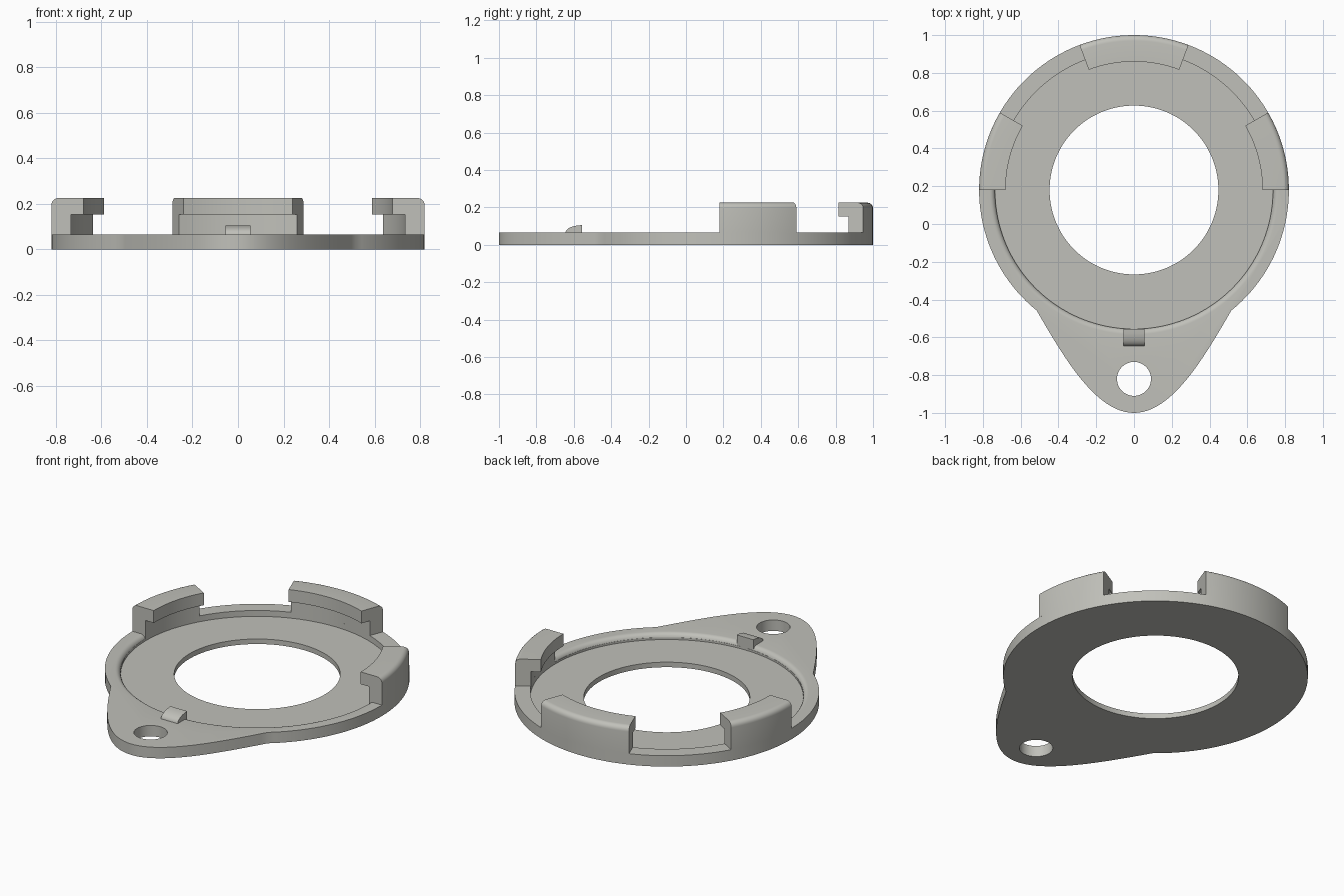
import bpy, bmesh, math

if "Cube" in bpy.data.objects:
    bpy.data.objects.remove(bpy.data.objects["Cube"])

CY = 0.18            # centre of the ring along y
R, R_IN = 0.82, 0.735
FLOOR, RIM, TOP = 0.03, 0.065, 0.225

grey = bpy.data.materials.new("warm_grey")
grey.diffuse_color = (0.53, 0.53, 0.49, 1)
grey.use_nodes = True
grey.node_tree.nodes["Principled BSDF"].inputs["Base Color"].default_value = grey.diffuse_color


def finish(bm, name):
    bmesh.ops.recalc_face_normals(bm, faces=bm.faces)
    me = bpy.data.meshes.new(name)
    bm.to_mesh(me)
    bm.free()
    me.materials.append(grey)
    ob = bpy.data.objects.new(name, me)
    bpy.context.collection.objects.link(ob)
    return ob


def prism(name, pts, vec):
    """Extrude a planar outline along a vector."""
    bm = bmesh.new()
    f = bm.faces.new([bm.verts.new(p) for p in pts])
    ext = bmesh.ops.extrude_face_region(bm, geom=[f])
    bmesh.ops.translate(bm, vec=vec, verts=[
        v for v in ext["geom"] if isinstance(v, bmesh.types.BMVert)])
    return finish(bm, name)


def circle(r, y, z, n=128):
    return [(r * math.cos(2 * math.pi * i / n), y + r * math.sin(2 * math.pi * i / n), z)
            for i in range(n)]


def sector(name, profile, a0, a1, n):
    """Sweep a closed (radius, z) profile around the ring centre."""
    bm = bmesh.new()
    rings = []
    for i in range(n + 1):
        a = math.radians(a0 + (a1 - a0) * i / n)
        rings.append([bm.verts.new((r * math.cos(a), CY + r * math.sin(a), z))
                      for r, z in profile])
    m = len(profile)
    for p, q in zip(rings, rings[1:]):
        for k in range(m):
            bm.faces.new((p[k], p[(k + 1) % m], q[(k + 1) % m], q[k]))
    bm.faces.new(rings[0])
    bm.faces.new(rings[-1][::-1])
    return finish(bm, name)


def smooth(ob):
    bpy.ops.object.select_all(action='DESELECT')
    ob.select_set(True)
    bpy.context.view_layer.objects.active = ob
    bpy.ops.object.shade_smooth_by_angle(angle=math.radians(28))


def cut(ob, cutter):
    mod = ob.modifiers.new("cut", 'BOOLEAN')
    mod.operation, mod.solver, mod.object = 'DIFFERENCE', 'EXACT', cutter
    bpy.context.view_layer.objects.active = ob
    bpy.ops.object.modifier_apply(modifier=mod.name)
    bpy.data.objects.remove(cutter)


# Plate outline: large arc, then a curved lug at the front
a_kink = math.atan2(-0.455 - CY, 0.513)
a_end = math.pi - a_kink
outline = [(R * math.cos(a), CY + R * math.sin(a), 0)
           for a in (a_kink + (a_end - a_kink) * i / 110 for i in range(111))]
p0 = (outline[0][0], outline[0][1])
ctrl = [p0, (0.37, -0.71), (0.20, -1.0), (0, -1.0)]
lug = []
for i in range(1, 25):
    t = i / 24
    w = ((1 - t) ** 3, 3 * t * (1 - t) ** 2, 3 * t * t * (1 - t), t ** 3)
    lug.append(tuple(sum(k * c[j] for k, c in zip(w, ctrl)) for j in (0, 1)))
outline += [(-x, y, 0) for x, y in lug] + [(x, y, 0) for x, y in lug[-2::-1]]
plate = prism("base_plate", outline, (0, 0, RIM))

# Shallow recess, centre opening and lug hole
cut(plate, prism("recess_cutter", circle(R_IN, CY, FLOOR), (0, 0, 0.1)))
cut(plate, prism("opening_cutter", circle(0.447, CY, -0.1), (0, 0, 0.3)))
cut(plate, prism("lug_hole_cutter", circle(0.09, -0.82, -0.1, 48), (0, 0, 0.3)))

# Rounded recess edge along the front half
f = 0.03
arc = [(R_IN + f - f * math.cos(math.radians(a)), RIM - f + f * math.sin(math.radians(a)))
       for a in (15, 30, 45, 60, 75, 90)]
cut(plate, sector("edge_cutter", [(0.70, 0.037)] + arc + [(R_IN + f, 0.09), (0.70, 0.09)],
                  180, 360, 64))
smooth(plate)

# Three hooked clips with a rounded outer top edge
g = 0.03
clip = [(R_IN, RIM), (R, RIM)]
clip += [(R - g + g * math.cos(math.radians(a)), TOP - g + g * math.sin(math.radians(a)))
         for a in range(0, 91, 15)]
clip += [(0.68, TOP), (0.68, 0.152), (R_IN, 0.152)]
for name, a0, a1 in (("right_clip", 0, 30), ("back_clip", 69.4, 110.6), ("left_clip", 150, 180)):
    smooth(sector(name, clip, a0, a1, 16))

# Small ramped locating tab
y_in, y_out, h = -0.555, -0.645, 0.105
ramp = [(-0.055, y_in, 0.035), (-0.055, y_out, 0.06)]
ramp += [(-0.055, y_in + (y_out - y_in) * math.cos(math.radians(a)),
          RIM + (h - RIM) * math.sin(math.radians(a))) for a in range(0, 91, 15)]
smooth(prism("locating_tab", ramp, (0.11, 0, 0)))
